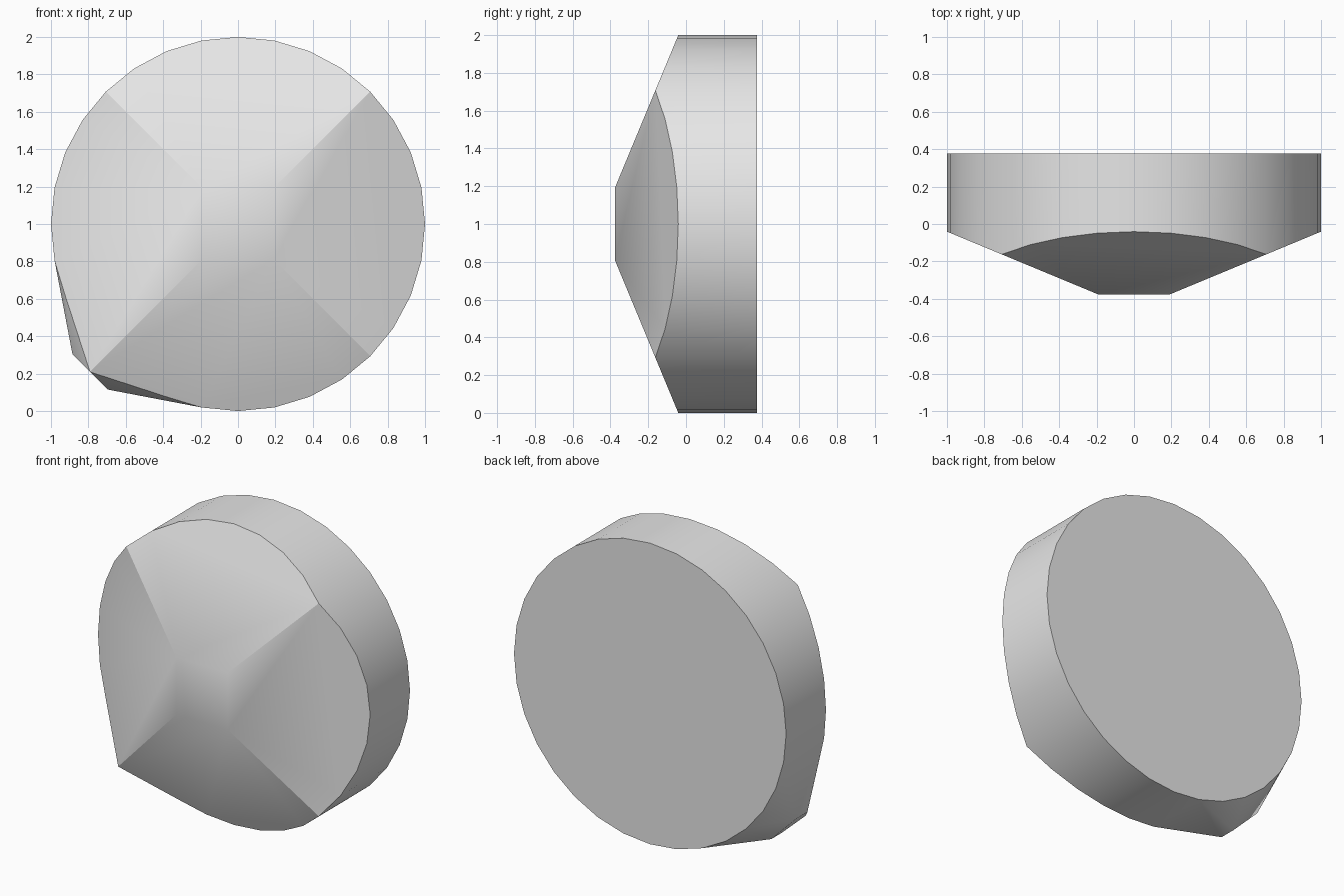
import bpy, bmesh, math

cube = bpy.data.objects.get("Cube")
if cube:
    bpy.data.objects.remove(cube, do_unlink=True)

SEGMENTS = 32
BACK, FRONT = 0.377, -0.377
FLAT = 0.19          # half width of the small flat square
SLOPE = 0.415        # rise of the four sloping faces


def bevel_y(x, z):
    """Depth of the sloping front at a point measured from the disc centre."""
    return FRONT + SLOPE * (max(abs(x), abs(z)) - FLAT)


points = []

# Round rim: flat back circle and wavy front edge cut by four slopes
for i in range(SEGMENTS):
    a = 2 * math.pi * i / SEGMENTS
    x, z = math.cos(a), math.sin(a)
    points += [(x, BACK, z), (x, bevel_y(x, z), z)]

# Small flat square on the front
for sx in (-1, 1):
    for sz in (-1, 1):
        points.append((sx * FLAT, FRONT, sz * FLAT))

# Chamfered corner bulging out at the lower right
for x, z in ((-0.885, -0.697), (-0.697, -0.885)):
    points += [(x, -0.01, z), (x, 0.10, z)]
points.append((-0.791, bevel_y(0.791, 0.791), -0.791))

# Wrap the profile points in one tight skin
bm = bmesh.new()
for x, y, z in points:
    bm.verts.new((x, y, z + 1))
bmesh.ops.convex_hull(bm, input=bm.verts[:])
bmesh.ops.delete(bm, geom=[v for v in bm.verts if not v.link_faces], context='VERTS')
bmesh.ops.dissolve_limit(bm, angle_limit=math.radians(1),
                         verts=bm.verts[:], edges=bm.edges[:])
bmesh.ops.recalc_face_normals(bm, faces=bm.faces[:])

mesh = bpy.data.meshes.new("faceted_disc")
bm.to_mesh(mesh)
bm.free()
disc = bpy.data.objects.new("faceted_disc", mesh)
bpy.context.collection.objects.link(disc)

# Plain grey material
grey = bpy.data.materials.new("light_grey")
grey.use_nodes = True
colour = (0.8, 0.8, 0.8, 1)
grey.diffuse_color = colour
for node in grey.node_tree.nodes:
    if node.type == 'BSDF_PRINCIPLED':
        node.inputs["Base Color"].default_value = colour
mesh.materials.append(grey)

# Smooth rim, crisp edges
bpy.ops.object.select_all(action='DESELECT')
disc.select_set(True)
bpy.context.view_layer.objects.active = disc
bpy.ops.object.shade_smooth_by_angle(angle=math.radians(30))
